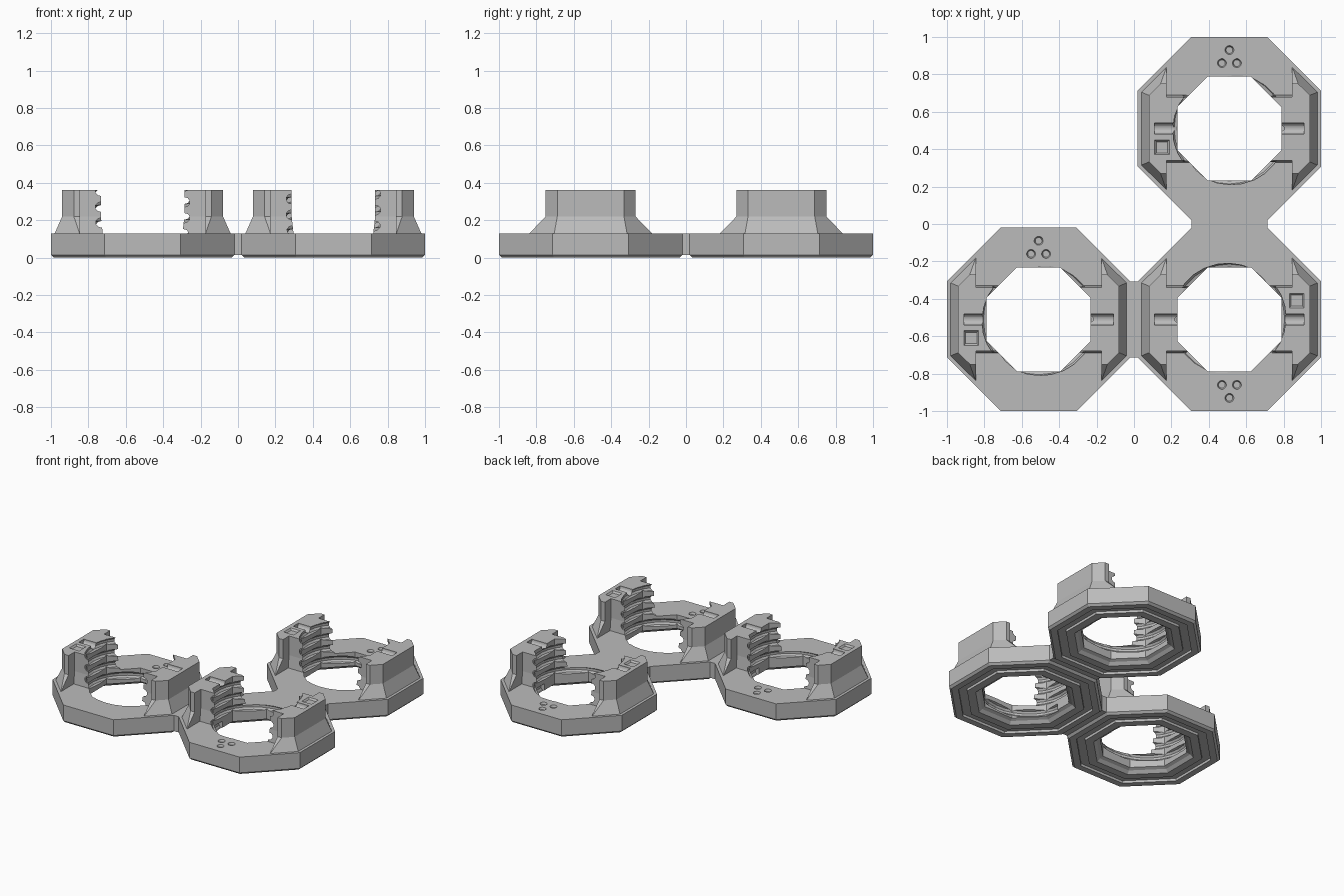
import bpy, bmesh, math
from mathutils import Vector, Matrix

if "Cube" in bpy.data.objects:
    bpy.data.objects.remove(bpy.data.objects["Cube"])

TAN = math.tan(math.pi / 8)
C = 0.51            # distance of every ring centre from the axes
APO = 0.278         # apothem of the opening
DECK = 0.13         # top of the ring
TOP = 0.36          # top of the pillars

grey = bpy.data.materials.new("plain grey")
grey.diffuse_color = (0.5, 0.5, 0.5, 1)
grey.use_nodes = True
bsdf = next(n for n in grey.node_tree.nodes if n.type == 'BSDF_PRINCIPLED')
bsdf.inputs["Base Color"].default_value = (0.5, 0.5, 0.5, 1)


def loft(name, loops, closed=False):
    """Skin a list of equal-length point loops, capped or joined end to start."""
    bm = bmesh.new()
    rows = [[bm.verts.new(p) for p in loop] for loop in loops]
    pairs = list(zip(rows, rows[1:]))
    if closed:
        pairs.append((rows[-1], rows[0]))
    else:
        bm.faces.new(rows[0])
        bm.faces.new(rows[-1])
    n = len(rows[0])
    for a, b in pairs:
        for i in range(n):
            j = (i + 1) % n
            bm.faces.new((a[i], a[j], b[j], b[i]))
    bmesh.ops.recalc_face_normals(bm, faces=bm.faces)
    mesh = bpy.data.meshes.new(name)
    bm.to_mesh(mesh)
    bm.free()
    mesh.materials.append(grey)
    obj = bpy.data.objects.new(name, mesh)
    bpy.context.collection.objects.link(obj)
    return obj


def polygon(radius, z, sides, turn=0.5, x=0, y=0):
    angles = [2 * math.pi * (i + turn) / sides for i in range(sides)]
    return [(x + radius * math.cos(a), y + radius * math.sin(a), z) for a in angles]


def octagon(apothem, z):
    return polygon(apothem / math.cos(math.pi / 8), z, 8)


def dimple(x, y, z, radius, depth, sides):
    return loft("dimple_cutter", [polygon(radius * 0.75, z - depth, sides, 0.5, x, y),
                                  polygon(radius, z, sides, 0.5, x, y),
                                  polygon(radius, z + 0.02, sides, 0.5, x, y)])


def cut(obj, cutters):
    for cutter in cutters:
        cutter.hide_render = True
        mod = obj.modifiers.new("cut", 'BOOLEAN')
        mod.operation = 'DIFFERENCE'
        mod.solver = 'EXACT'
        mod.object = cutter
    graph = bpy.context.evaluated_depsgraph_get()
    mesh = bpy.data.meshes.new_from_object(obj.evaluated_get(graph))
    obj.modifiers.clear()
    obj.data = mesh


# Helical thread cutter
def thread():
    loops, steps, pitch, start = [], 28, 0.085, 0.05
    for i in range(int(steps * 4.2)):
        a = 2 * math.pi * i / steps
        out = Vector((math.cos(a), math.sin(a), 0))
        centre = out * 0.28 + Vector((0, 0, start + pitch * i / steps))
        loops.append([centre + out * px + Vector((0, 0, py))
                      for px, py, _ in polygon(0.027, 0, 10)])
    return loft("thread_cutter", loops)


# Pillar outline at one height, mirrored about its middle
def outline(side, apothem, end_x, end_y, block_y, z):
    half = [(apothem, apothem * TAN), (end_x, end_y), (0.335, end_y),
            (0.335, block_y), (APO * math.sqrt(2) - block_y, block_y), (APO, APO * TAN)]
    pts = half + [(x, -y) for x, y in reversed(half)]
    return [(side * x, y, z) for x, y in pts]


def pillar(name, side):
    return loft(name, [outline(side, 0.47, 0.337, 0.327, 0.18, DECK),
                       outline(side, 0.43, 0.368, 0.24, 0.17, 0.22),
                       outline(side, 0.43, 0.368, 0.24, 0.17, TOP)])


# Half-round channel in a pillar top
def channel(side):
    ring = polygon(0.03, 0, 20)
    return loft("channel_cutter", [[(side * x, a, TOP - 0.003 + b) for a, b, _ in ring]
                                   for x in (0.25, 0.4)])


# Ring with chamfered rim and a stepped groove underneath
section = [(0.49, DECK), (0.49, 0.015), (0.475, 0), (0.43, 0), (0.43, 0.018),
           (0.375, 0.018), (0.375, 0), (0.32, 0), (0.30, 0.02), (APO, 0.03), (APO, DECK)]
ring = loft("ring", [octagon(a, z) for a, z in section], closed=True)
left_pillar = pillar("pillar_a", -1)
right_pillar = pillar("pillar_b", 1)

screw = thread()
dots = [dimple(x, y, DECK, 0.024, 0.015, 16)
        for x, y in ((-0.04, 0.35), (0.04, 0.35), (0, 0.42))]
square = dimple(-0.36, -0.1, TOP, 0.056, 0.012, 4)
channels = [channel(-1), channel(1)]
bpy.context.view_layer.update()
cut(ring, [screw] + dots)
cut(left_pillar, [screw, channels[0], square])
cut(right_pillar, [screw, channels[1]])
for helper in [screw, square] + dots + channels:
    bpy.data.objects.remove(helper)

# Three holders, one turned half round
parts = [ring, left_pillar, right_pillar]
places = (("back", C, C, 0), ("right", -C, -C, 0), ("front", C, -C, math.pi))
for label, x, y, turn in places:
    for part in parts:
        copy = bpy.data.objects.new(label + "_" + part.name, part.data)
        copy.matrix_world = Matrix.Translation((x, y, 0)) @ Matrix.Rotation(turn, 4, 'Z')
        bpy.context.collection.objects.link(copy)
for part in parts:
    bpy.data.objects.remove(part)


# Bridges between neighbouring rings
def bridge(name, x, y, hx, hy):
    corners = ((-hx, -hy), (hx, -hy), (hx, hy), (-hx, hy))
    return loft(name, [[(x + a, y + b, z) for a, b in corners] for z in (0.015, DECK)])


side = 0.49 * TAN
bridge("side_bridge", 0, -C, 0.02, side)
bridge("back_bridge", C, 0, side, 0.02)
